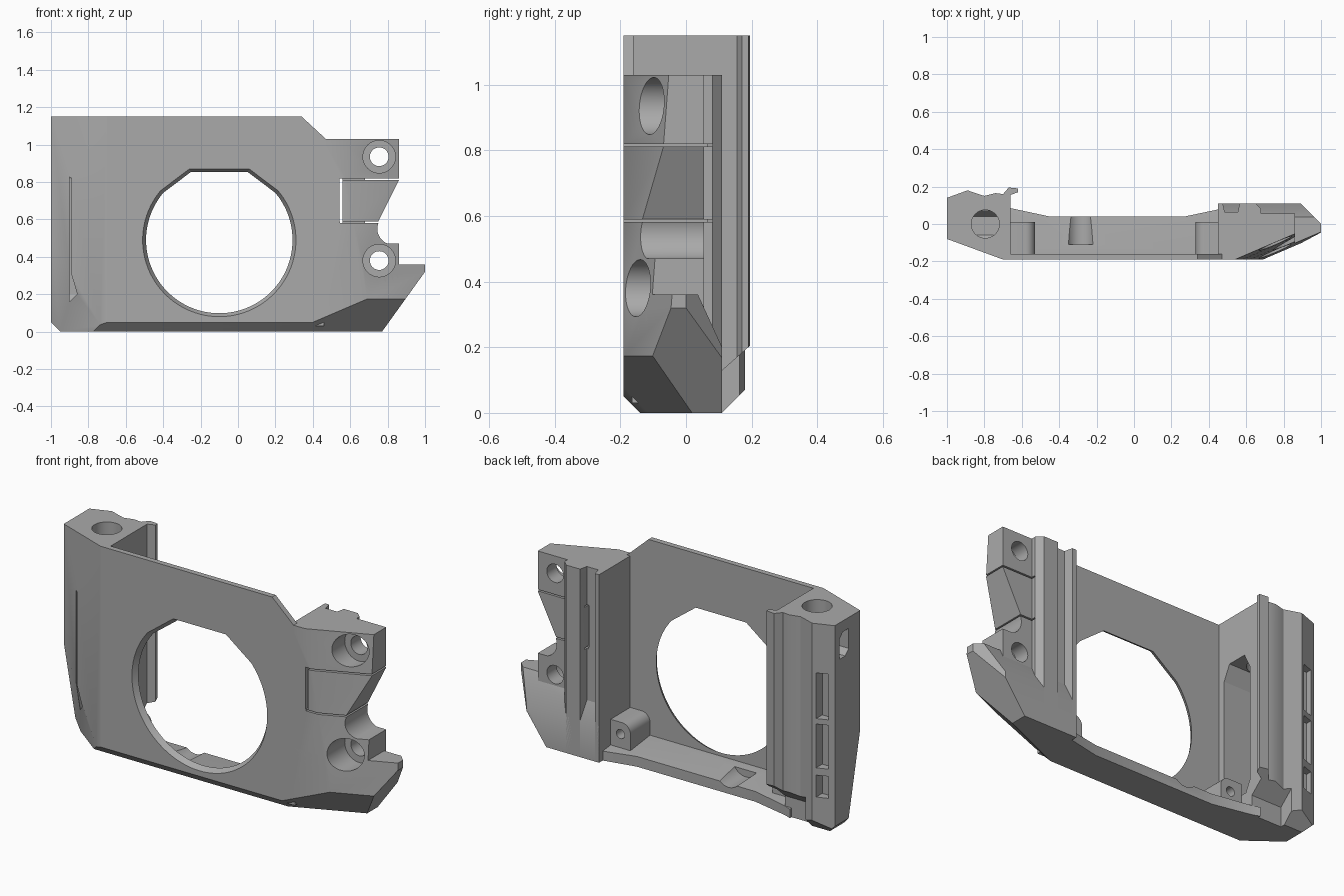
import bpy, bmesh, math
from mathutils import Vector, Matrix

if "Cube" in bpy.data.objects:
    bpy.data.objects.remove(bpy.data.objects["Cube"])

grey = bpy.data.materials.new("plain_grey")
grey.use_nodes = True
grey.diffuse_color = (0.4, 0.4, 0.4, 1)
grey.node_tree.nodes["Principled BSDF"].inputs["Base Color"].default_value = (0.4, 0.4, 0.4, 1)


def prism(name, pts, lo, hi, axis="z", scale=1.0, centre=(0, 0)):
    """Extrude a profile along z (xy points), y (xz points) or x (yz points)."""
    place = {"z": lambda a, b, h: (a, b, h), "y": lambda a, b, h: (a, h, b),
             "x": lambda a, b, h: (h, a, b)}[axis]
    bm = bmesh.new()
    cx, cy = centre
    low = [bm.verts.new(place(a, b, lo)) for a, b in pts]
    top = [bm.verts.new(place(cx + (a - cx) * scale, cy + (b - cy) * scale, hi)) for a, b in pts]
    bm.faces.new(low)
    bm.faces.new(top)
    for i in range(len(pts)):
        j = (i + 1) % len(pts)
        bm.faces.new((low[i], low[j], top[j], top[i]))
    bmesh.ops.recalc_face_normals(bm, faces=bm.faces)
    mesh = bpy.data.meshes.new(name)
    bm.to_mesh(mesh)
    bm.free()
    mesh.materials.append(grey)
    ob = bpy.data.objects.new(name, mesh)
    bpy.context.collection.objects.link(ob)
    return ob


def rect(a0, a1, b0, b1):
    return [(a0, b0), (a1, b0), (a1, b1), (a0, b1)]


def arc(cx, cy, r, start, end, n):
    angles = [math.radians(start + (end - start) * i / n) for i in range(n + 1)]
    return [(cx + r * math.cos(t), cy + r * math.sin(t)) for t in angles]


def circle(cx, cy, r, n=40):
    return arc(cx, cy, r, 0, 360, n)[:-1]


def slice_off(ob, point, outward):
    """Remove everything on the outward side of a plane and cap it."""
    bm = bmesh.new()
    bm.from_mesh(ob.data)
    cut = bmesh.ops.bisect_plane(bm, geom=bm.verts[:] + bm.edges[:] + bm.faces[:], dist=1e-5,
                                 plane_co=point, plane_no=Vector(outward).normalized(),
                                 clear_outer=True)
    bmesh.ops.edgenet_fill(bm, edges=[e for e in bm.edges if e.is_boundary])
    bmesh.ops.recalc_face_normals(bm, faces=bm.faces)
    bm.to_mesh(ob.data)
    bm.free()


def carve(targets, cutter):
    """Subtract a cutter from each target, then discard it."""
    cutter.hide_render = True
    for ob in targets:
        mod = ob.modifiers.new("cut", "BOOLEAN")
        mod.operation, mod.solver, mod.object = "DIFFERENCE", "EXACT", cutter
        bpy.context.view_layer.objects.active = ob
        bpy.ops.object.modifier_apply(modifier=mod.name)
    bpy.data.objects.remove(cutter)


# Front plate and bottom rail
plate = prism("front_plate", [(-.7, 0), (-.7, 1.15), (.34, 1.15), (.47, 1.03), (.47, 0)], -.19, -.16, "y")
rail = prism("bottom_rail", [(-.7, -.18), (-.7, .1), (-.66, .085), (-.45, .04), (.27, .04), (.46, .08),
                             (.46, -.18)], 0, .08)
slice_off(rail, (0, -.16, .08), (0, .12, 1))

# Side column and its back rails
column = prism("side_column", [(-1, -.08), (-1, .14), (-.89, .18), (-.84, .163), (-.84, .085),
                               (-.66, .085), (-.66, -.19), (-.7, -.19)], 0, 1.15)
a, b, c = Vector((-1, -.08, .5)), Vector((-.74, -.175, .04)), Vector((-1, .02, .05))
normal = (b - a).cross(c - a)
slice_off(column, a, normal if normal.y < 0 else -normal)
slice_off(column, (-1, 0, .05), (-1, 0, -1))
slice_off(column, (0, .16, .05), (0, 1, -1))
ribs = prism("column_ribs", [(-.84, .08), (-.84, .163), (-.8, .15), (-.74, .165), (-.7, .16), (-.67, .195),
                             (-.62, .19), (-.62, .17), (-.66, .155), (-.66, .08)], 0, 1.15)
slice_off(ribs, (0, .19, .2), (0, .08, -.09))

# Mount block with stepped right edge
block = prism("mount_block", [(.45, 0), (.45, 1.03), (.86, 1.03), (.86, .81), (.75, .59)]
              + arc(.83, .55, .085, 155, 250, 10) + [(.86, .47), (.86, 0)], -.19, .055, "y")
guide = prism("mount_guide", [(.45, .04), (.45, .11), (.475, .11), (.485, .065), (.555, .065), (.565, .11),
                              (.65, .11), (.68, .08), (.68, .04)], 0, 1.03)
tip = prism("lower_tip", [(.45, -.19), (.45, .11), (.89, .11), (1, 0), (1, -.19)], 0, .36)
slice_off(tip, (0, .055, .32), (0, .12, .055))
slice_off(tip, (1, 0, .32), (.32, 0, -.23))
for part in (block, tip):
    slice_off(part, (.54, -.19, 1.03), (.43, -1, .075))
slice_off(block, (1, 0, .32), (.32, 0, -.23))

# Lower front bevels shared by all parts
for part in (plate, rail, column, block, tip):
    slice_off(part, (0, -.19, .05), (0, -1, -1))
    slice_off(part, (.4, -.19, .05), (.0108, -.0252, -.0252))

# Large window, tapering slightly, with flattened top
window = arc(-.1, .49, .41, 140, 400, 72) + [(.06, .87), (-.26, .87)]
carve([plate], prism("window_cutter", window, -.1901, -.1599, "y", .955, (-.1, .49)))

# Counterbored screw holes
for z in (.935, .38):
    carve([block, tip], prism("bore_cutter", circle(.755, z, .087), -.3, -.03, "y"))
    carve([block, tip], prism("screw_cutter", circle(.755, z, .05), -.3, .3, "y"))

# Flexible tab slits
for z in (.585, .815):
    carve([block, guide], prism("slit_cutter", rect(.545, .95, z - .004, z + .004), -.3, .08, "y"))
carve([block, guide], prism("slot_cutter", rect(.543, .558, .59, .82), -.3, .3, "y"))

# Column socket, inner pocket and outer openings
carve([column], prism("socket_cutter", circle(-.795, 0, .075), .8, 1.3))
carve([column], prism("pocket_cutter", [(-.12, .2), (-.06, .14), (.04, .14), (.07, .2), (.07, .82),
                                        (.03, .9), (-.08, .9), (-.12, .82)], -.9, -.5, "x"))
carve([column], prism("catch_cutter", [(.02, .98), (.05, .95), (.1, .95), (.1, 1.06), (.07, 1.09), (.02, 1.09)],
                      -1.1, -.93, "x"))
for low, high in ((.2, .32), (.36, .6), (.63, .88)):
    carve([column], prism("opening_cutter", rect(-.97, -.91, .12, .3), low, high))

# Trough in rail
carve([rail], prism("trough_cutter", circle(-.285, .11, .075), -.11, .2, "y"))

# Screw bosses beside the window, mirrored about its centre
bosses = []
for side, name in ((1, "boss_left"), (-1, "boss_right")):
    shape = [(.56, .03), (.56, .2)] + arc(.48, .15, .05, 90, 180, 8) + [(.43, .03)]
    boss = prism(name, [(-.1 + side * x, z) for x, z in shape], -.165, .01, "y")
    carve([boss], prism("boss_cutter", circle(-.1 + side * .49, .135, .025, 24), -.1, .2, "y"))
    bosses.append(boss)

# Crisp edges with smooth bores
for ob in [plate, rail, column, ribs, block, guide, tip] + bosses:
    bpy.ops.object.select_all(action="DESELECT")
    ob.select_set(True)
    bpy.context.view_layer.objects.active = ob
    bpy.ops.object.shade_smooth_by_angle(angle=math.radians(25))
